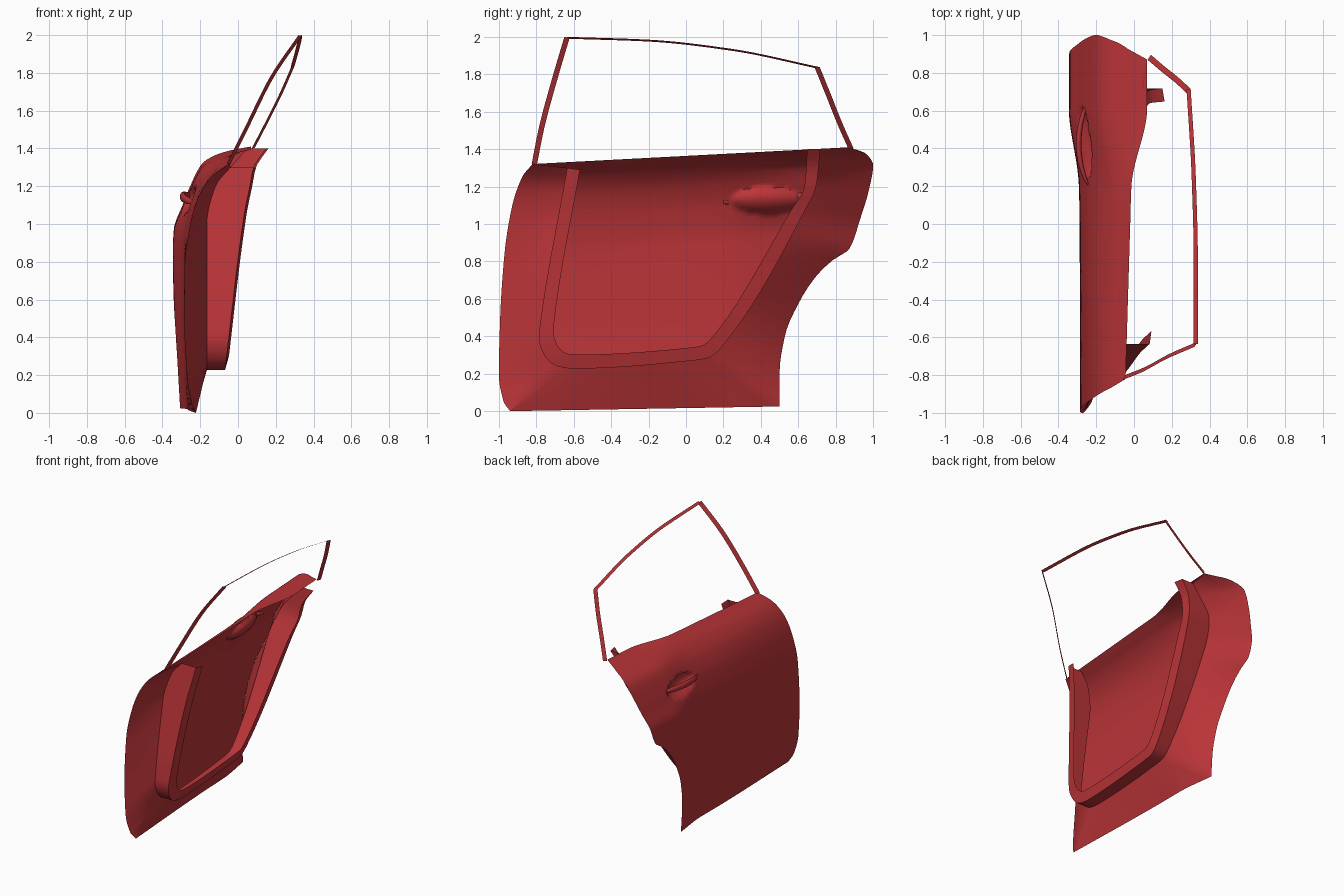
import bpy, bmesh, math
from mathutils import Vector

if "Cube" in bpy.data.objects:
    bpy.data.objects.remove(bpy.data.objects["Cube"])

paint = bpy.data.materials.new("red_paint")
paint.diffuse_color = (0.50, 0.035, 0.04, 1)
paint.use_nodes = True
paint.node_tree.nodes["Principled BSDF"].inputs["Base Color"].default_value = paint.diffuse_color


def pchip(keys, vals, t):
    """Shape-preserving smooth interpolation."""
    n = len(keys)
    t = min(max(t, keys[0]), keys[-1])
    d = [(vals[i + 1] - vals[i]) / (keys[i + 1] - keys[i]) for i in range(n - 1)]
    slope = lambda i: d[0] if i == 0 else d[-1] if i == n - 1 else (
        2 * d[i - 1] * d[i] / (d[i - 1] + d[i]) if d[i - 1] * d[i] > 0 else 0)
    i = 0
    while i < n - 2 and t > keys[i + 1]:
        i += 1
    h = keys[i + 1] - keys[i]
    s = (t - keys[i]) / h
    return ((1 + 2 * s) * (1 - s) ** 2 * vals[i] + s * s * (3 - 2 * s) * vals[i + 1]
            + h * s * (1 - s) * ((1 - s) * slope(i) - s * slope(i + 1)))


def table(*pairs):
    k, v = zip(*pairs)
    return lambda t: pchip(k, v, t)


def sheet(name, rows, angle=35):
    """Surface through rows of points."""
    bm = bmesh.new()
    grid = [[bm.verts.new(p) for p in r] for r in rows]
    for a, b in zip(grid, grid[1:]):
        for i in range(len(a) - 1):
            bm.faces.new((a[i], a[i + 1], b[i + 1], b[i]))
    bmesh.ops.recalc_face_normals(bm, faces=bm.faces)
    me = bpy.data.meshes.new(name)
    bm.to_mesh(me)
    bm.free()
    ob = bpy.data.objects.new(name, me)
    bpy.context.collection.objects.link(ob)
    me.materials.append(paint)
    bpy.context.view_layer.objects.active = ob
    ob.select_set(True)
    bpy.ops.object.shade_smooth_by_angle(angle=math.radians(angle))
    ob.select_set(False)
    return ob


# Door outline: front and rear edge against relative height
front_y = table((0, -.94), (.04, -.975), (.15, -1), (.38, -.993), (.64, -.97),
                (.83, -.93), (.95, -.875), (1, -.82))
rear_y = table((0, .5), (.13, .5), (.28, .53), (.40, .6), (.51, .7), (.575, .8),
               (.605, .87), (.72, .93), (.84, .98), (.925, 1), (.97, .965), (1, .87))
# Outer skin cross-sections at the front, middle and rear
sec_front = table((0, -.22), (.04, -.245), (.15, -.27), (.4, -.285), (.6, -.282),
                  (.75, -.255), (.85, -.22), (.93, -.165), (.97, -.11), (1, -.05))
sec_mid = table((0, -.265), (.15, -.28), (.45, -.288), (.65, -.285), (.78, -.255),
                (.88, -.20), (.95, -.12), (.98, -.06), (1, -.02))
sec_rear = table((0, -.315), (.3, -.335), (.6, -.345), (.68, -.34), (.78, -.29),
                 (.85, -.25), (.93, -.19), (.96, -.13), (.985, -.03), (1, .07))


def skin_point(u, t):
    a, b = front_y(t), rear_y(t)
    y = a + (b - a) * u
    bottom = .025 * (y + .94) / 1.44 if y < .5 else .025
    belt = 1.32 + .09 * (y + .83) / 1.7
    z = bottom + t * (belt - bottom)
    if t > .9:
        z = min(z, 1.41)
    f, m, r = sec_front(t), sec_mid(t), sec_rear(t)
    x = pchip((-1, 0, .2, .62, 1.05), (f, m, m * .93 + r * .07, r, r), y)
    # scooped bowl behind the handle
    d = ((y - .43) / .19) ** 2 + ((z - 1.125) / .07) ** 2
    if d < 1:
        x += .06 * (1 - d) ** .7
    return Vector((x, y, max(z, 0)))


NT, NU = 72, 130
ts = [1 - (1 - i / NT) ** 1.4 for i in range(NT + 1)]
sheet("outer_skin", [[skin_point(j / NU, t) for j in range(NU + 1)] for t in ts], 50)

# Raised U-shaped frame of the inner panel: (outer y, z), (inner y, z)
U = [(-.635, 1.3, -.567, 1.29), (-.775, .5, -.70, .51), (-.787, .39, -.708, .42),
     (-.755, .295, -.68, .34), (-.69, .24, -.625, .305), (-.6, .227, -.56, .302),
     (.06, .273, .05, .343), (.13, .288, .095, .355), (.185, .335, .135, .39),
     (.64, 1.08, .565, 1.08), (.695, 1.2, .633, 1.2), (.718, 1.4, .648, 1.4)]
base_x = table((0, -.165), (1, -.165), (1.2, -.12), (1.3, -.04), (1.4, .05))
face_x = table((.2, -.06), (1.05, .045), (1.2, .075), (1.3, .095), (1.4, .162))
keys = [0]
for p, q in zip(U, U[1:]):
    keys.append(keys[-1] + math.dist(p[:2], q[:2]))
cols = list(zip(*U))


def u_point(s):
    return [pchip(keys, c, s) for c in cols]


# Door edge is matched to the U in three runs: front arm, bottom, rear arm
N = 30
runs = [(keys[0], keys[4], lambda k: (0, 1 - k)), (keys[4], keys[7], lambda k: (k, 0)),
        (keys[7], keys[-1], lambda k: (1, k))]
edge, base, wall, lip = [], [], [], []
for n_run, (s0, s1, uv) in enumerate(runs):
    for i in range(N + 1):
        if n_run and i == 0:
            continue
        k = i / N
        oy, oz, iy, iz = u_point(s0 + (s1 - s0) * k)
        edge.append(skin_point(*uv(k)))
        base.append(Vector((base_x(oz), oy, oz)))
        wall.append(Vector((face_x(oz) - .012, oy, oz)))
        lip.append(Vector((face_x(iz), iy, iz)))
mids = [[e.lerp(b, f) for e, b in zip(edge, base)] for f in (.33, .67)]
sheet("inner_panel", [edge, *mids, base], 30)
sheet("inner_frame", [base, wall, lip], 30)


# Window frame: thin flat strips, each a smooth path with a width vector
def strip(name, pts, width, n=24):
    k = [i / (len(pts) - 1) for i in range(len(pts))]
    c = list(zip(*pts))
    line = [Vector([pchip(k, a, i / n) for a in c]) for i in range(n + 1)]
    sheet(name, [line, [p + Vector(width) for p in line]])


strip("window_front_pillar", [(-.06, -.825, 1.32), (.04, -.785, 1.52), (.17, -.715, 1.78),
                              (.32, -.65, 2.0)], (.018, .028, -.006))
strip("window_top_rail", [(.338, -.635, 2.0), (.338, -.2, 1.985), (.327, .25, 1.935),
                          (.30, .715, 1.838)], (-.022, 0, -.01))
strip("window_rear_pillar", [(.30, .715, 1.838), (.235, .775, 1.69), (.16, .835, 1.54),
                             (.09, .895, 1.405)], (-.018, -.026, -.006))

# Door handle: bowed bar with tapered ends
rings = []
for i in range(25):
    k = i / 24
    bow = math.sin(math.pi * k)
    c = Vector((-.235 - .058 * bow ** .7, .20 + .45 * k, 1.115 + .035 * k + .012 * bow))
    rx, rz = .004 + .011 * bow ** .5, .008 + .016 * bow ** .5
    rings.append([c + Vector((rx * math.cos(a), 0, rz * math.sin(a)))
                  for a in [j * math.tau / 12 for j in range(13)]])
handle = sheet("door_handle", rings, 60)
